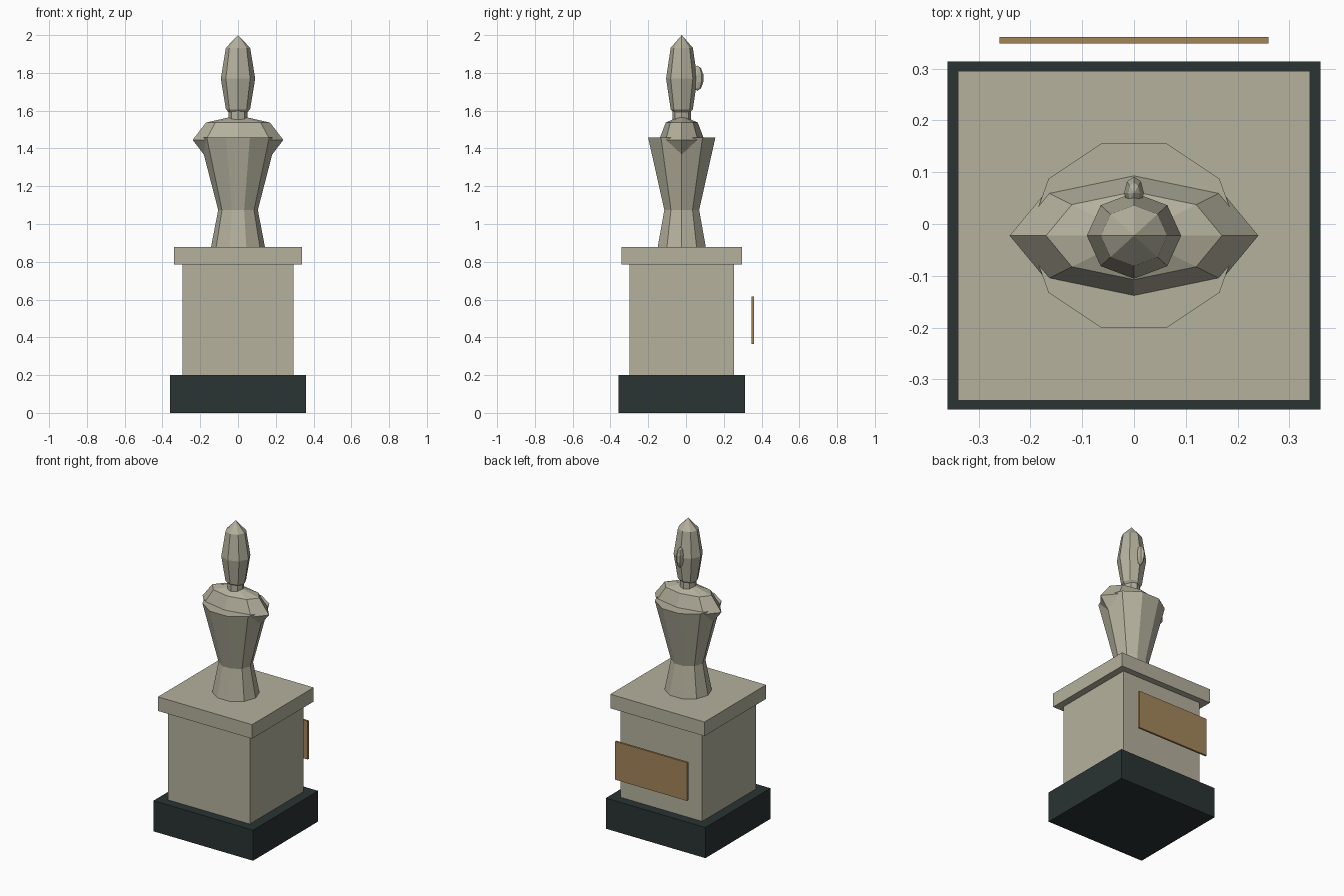
import bpy, bmesh
from math import cos, sin, tau
from mathutils import Matrix

if "Cube" in bpy.data.objects:
    bpy.data.objects.remove(bpy.data.objects["Cube"])

CY = -0.0225  # depth of the statue's axis


def material(name, rgb):
    m = bpy.data.materials.new(name)
    m.diffuse_color = (*rgb, 1)
    m.use_nodes = True
    m.node_tree.nodes["Principled BSDF"].inputs["Base Color"].default_value = m.diffuse_color
    return m


stone = material("stone", (0.46, 0.44, 0.34))
dark = material("dark_stone", (0.023, 0.033, 0.033))
bronze = material("bronze", (0.37, 0.24, 0.10))


def finish(name, bm, mat):
    bmesh.ops.recalc_face_normals(bm, faces=bm.faces)
    me = bpy.data.meshes.new(name)
    bm.to_mesh(me)
    bm.free()
    me.materials.append(mat)
    ob = bpy.data.objects.new(name, me)
    bpy.context.collection.objects.link(ob)
    return ob


def box(name, hx, hy, z0, z1, mat, y=CY):
    bm = bmesh.new()
    bmesh.ops.create_cube(bm, size=1, matrix=Matrix.Translation((0, y, (z0 + z1) / 2))
                          @ Matrix.Diagonal((2 * hx, 2 * hy, z1 - z0, 1)))
    return finish(name, bm, mat)


def ellipsoid(name, radii, y, z, rings=4):
    bm = bmesh.new()
    bmesh.ops.create_uvsphere(bm, u_segments=8, v_segments=rings, radius=1,
                              matrix=Matrix.Translation((0, y, z)) @ Matrix.Diagonal((*radii, 1)))
    return finish(name, bm, stone)


def loft(name, sides, sections):
    """Stack elliptical polygon sections (rx, ry, z) with closed ends."""
    bm = bmesh.new()
    loops = [[bm.verts.new((rx * cos(tau * i / sides), CY + ry * sin(tau * i / sides), z))
              for i in range(sides)] for rx, ry, z in sections]
    for a, b in zip(loops, loops[1:]):
        for i in range(sides):
            j = (i + 1) % sides
            bm.faces.new((a[i], a[j], b[j], b[i]))
    bm.faces.new(loops[0])
    bm.faces.new(loops[-1])
    return finish(name, bm, stone)


# Pedestal
box("plinth_base", 0.36, 0.336, 0, 0.20, dark)
box("pedestal_shaft", 0.295, 0.277, 0.20, 0.785, stone)
box("pedestal_cap", 0.34, 0.318, 0.785, 0.877, stone)
box("plaque", 0.26, 0.0065, 0.365, 0.615, bronze, y=0.3545)

# Bust
loft("torso", 10, [(0.143, 0.134, 0.877), (0.105, 0.097, 1.074), (0.204, 0.187, 1.457)])
ellipsoid("shoulders", (0.24, 0.12, 0.13), CY, 1.445)
loft("neck", 8, [(0.05, 0.05, 1.50), (0.05, 0.05, 1.62)])
ellipsoid("head", (0.091, 0.083, 0.23), CY, 1.77)
ellipsoid("nose", (0.02, 0.033, 0.067), 0.06, 1.772, rings=5)
